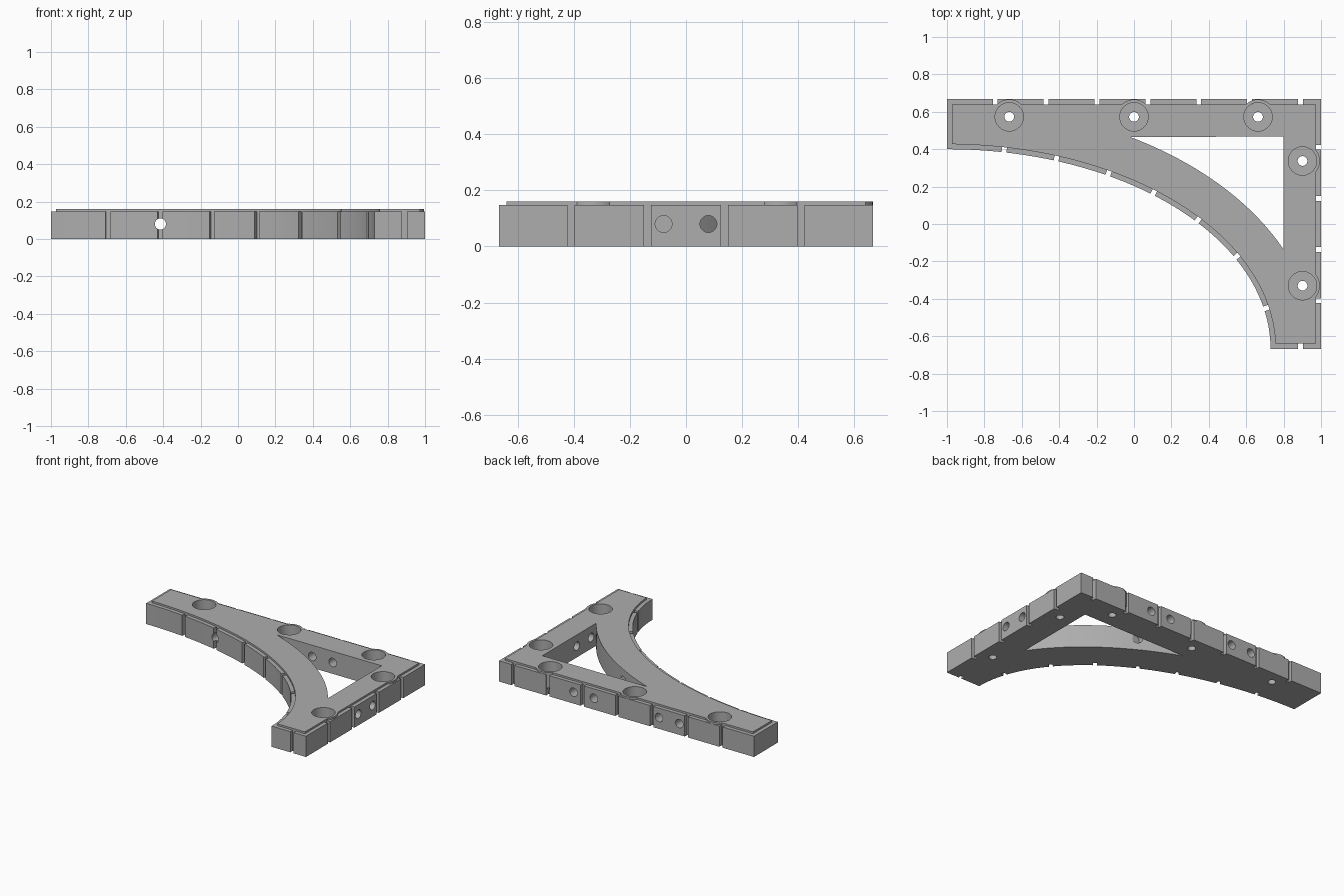
import bpy
import bmesh
import math
from mathutils import Matrix, Vector

if "Cube" in bpy.data.objects:
    bpy.data.objects.remove(bpy.data.objects["Cube"], do_unlink=True)

TOP, LEDGE, RIM = 0.16, 0.147, 0.027
HALF_Y = 0.667
GROOVE = 0.026

grey = bpy.data.materials.new("plain grey")
grey.use_nodes = True
grey.diffuse_color = (0.42, 0.42, 0.42, 1)
grey.node_tree.nodes["Principled BSDF"].inputs["Base Color"].default_value = (0.42, 0.42, 0.42, 1)


def make_object(name, bm):
    bmesh.ops.recalc_face_normals(bm, faces=bm.faces)
    mesh = bpy.data.meshes.new(name)
    bm.to_mesh(mesh)
    bm.free()
    mesh.materials.append(grey)
    obj = bpy.data.objects.new(name, mesh)
    bpy.context.collection.objects.link(obj)
    return obj


def prism(name, outline, z0, z1):
    bm = bmesh.new()
    face = bm.faces.new([bm.verts.new((x, y, z0)) for x, y in outline])
    out = bmesh.ops.extrude_face_region(bm, geom=[face])
    moved = [v for v in out["geom"] if isinstance(v, bmesh.types.BMVert)]
    bmesh.ops.translate(bm, verts=moved, vec=(0, 0, z1 - z0))
    return make_object(name, bm)


def rods(name, spans, radius):
    """Cylinders between pairs of points."""
    bm = bmesh.new()
    for start, end in spans:
        a, b = Vector(start), Vector(end)
        turn = (b - a).to_track_quat("Z", "Y").to_matrix().to_4x4()
        bmesh.ops.create_cone(bm, cap_ends=True, segments=32, radius1=radius, radius2=radius,
                              depth=(b - a).length,
                              matrix=Matrix.Translation((a + b) / 2) @ turn)
    return make_object(name, bm)


def combine(target, tool, operation):
    mod = target.modifiers.new("shape", "BOOLEAN")
    mod.operation, mod.solver, mod.object = operation, "EXACT", tool
    bpy.context.view_layer.update()
    result = bpy.data.meshes.new_from_object(
        target.evaluated_get(bpy.context.evaluated_depsgraph_get()))
    target.modifiers.clear()
    target.data = result
    bpy.data.objects.remove(tool, do_unlink=True)


def arc(a, b, x0, x1, steps=40):
    """Points on the ellipse about the front left corner, from x0 to x1."""
    t0, t1 = math.acos((x0 + 1) / a), math.acos((x1 + 1) / a)
    ts = [t0 + (t1 - t0) * i / steps for i in range(steps + 1)]
    return [(a * math.cos(t) - 1, b * math.sin(t) - HALF_Y) for t in ts]


# Bracket body and its raised, inset top
A, B = 1.73, 1.067
body = prism("arched_bracket", arc(A, B, -1, A - 1)
             + [(1, -HALF_Y), (1, HALF_Y), (-1, HALF_Y)], 0, LEDGE)
inner_a, inner_b = A + RIM, B + RIM
foot_x = inner_a * math.sqrt(1 - (RIM / inner_b) ** 2) - 1
deck = prism("raised_top", arc(inner_a, inner_b, RIM - 1, foot_x)
             + [(1 - RIM, RIM - HALF_Y), (1 - RIM, HALF_Y - RIM), (RIM - 1, HALF_Y - RIM)],
             0.05, TOP)
combine(body, deck, "UNION")

# Vertical grooves around the outer walls
bm = bmesh.new()


def add_groove(x, y, angle):
    place = Matrix.Translation((x, y, 0.1)) @ Matrix.Rotation(angle, 4, "Z")
    bmesh.ops.create_cube(bm, size=1, matrix=place @ Matrix.Diagonal((GROOVE, 2 * RIM, 0.4, 1)))


for i in range(7):
    add_groove(0.89 - 0.272 * i, HALF_Y, 0)
for y in (-0.41, -0.137, 0.137, 0.41):
    add_groove(1, y, math.pi / 2)
add_groove(0.89, -HALF_Y, 0)
for x in (-0.695, -0.417, -0.14, 0.10, 0.335, 0.54, 0.695):
    t = math.acos((x + 1) / A)
    slope = math.atan2(-B * math.cos(t), A * math.sin(t))
    add_groove(x, B * math.sin(t) - HALF_Y, slope)
combine(body, make_object("grooves", bm), "DIFFERENCE")

# Bosses that keep a wall around each screw recess
screws = [(-0.667, 0.573), (0, 0.573), (0.663, 0.573), (0.901, 0.337), (0.901, -0.33)]
combine(body, rods("bosses", [((x, y, 0.05), (x, y, TOP)) for x, y in screws], 0.093), "UNION")

# Triangular opening behind the arch
opening = prism("opening", arc(1.97, 1.305, -0.022, 0.8) + [(0.8, 0.467)], -0.1, 0.3)
combine(body, opening, "DIFFERENCE")

# Screw recesses and through holes
combine(body, rods("recesses", [((x, y, 0.03), (x, y, 0.3)) for x, y in screws], 0.076), "DIFFERENCE")
combine(body, rods("screw_holes", [((x, y, -0.1), (x, y, 0.1)) for x, y in screws], 0.026), "DIFFERENCE")

# Paired peg holes through the two straight beams
pegs = [((x, 0.8, 0.08), (x, 0.32, 0.08)) for x in (-0.415, -0.255, 0.255, 0.415)]
pegs += [((1.1, y, 0.08), (0.655, y, 0.08)) for y in (-0.08, 0.08)]
combine(body, rods("peg_holes", pegs, 0.03), "DIFFERENCE")

bpy.ops.object.select_all(action="DESELECT")
body.select_set(True)
bpy.context.view_layer.objects.active = body
bpy.ops.object.shade_smooth_by_angle(angle=math.radians(25))
